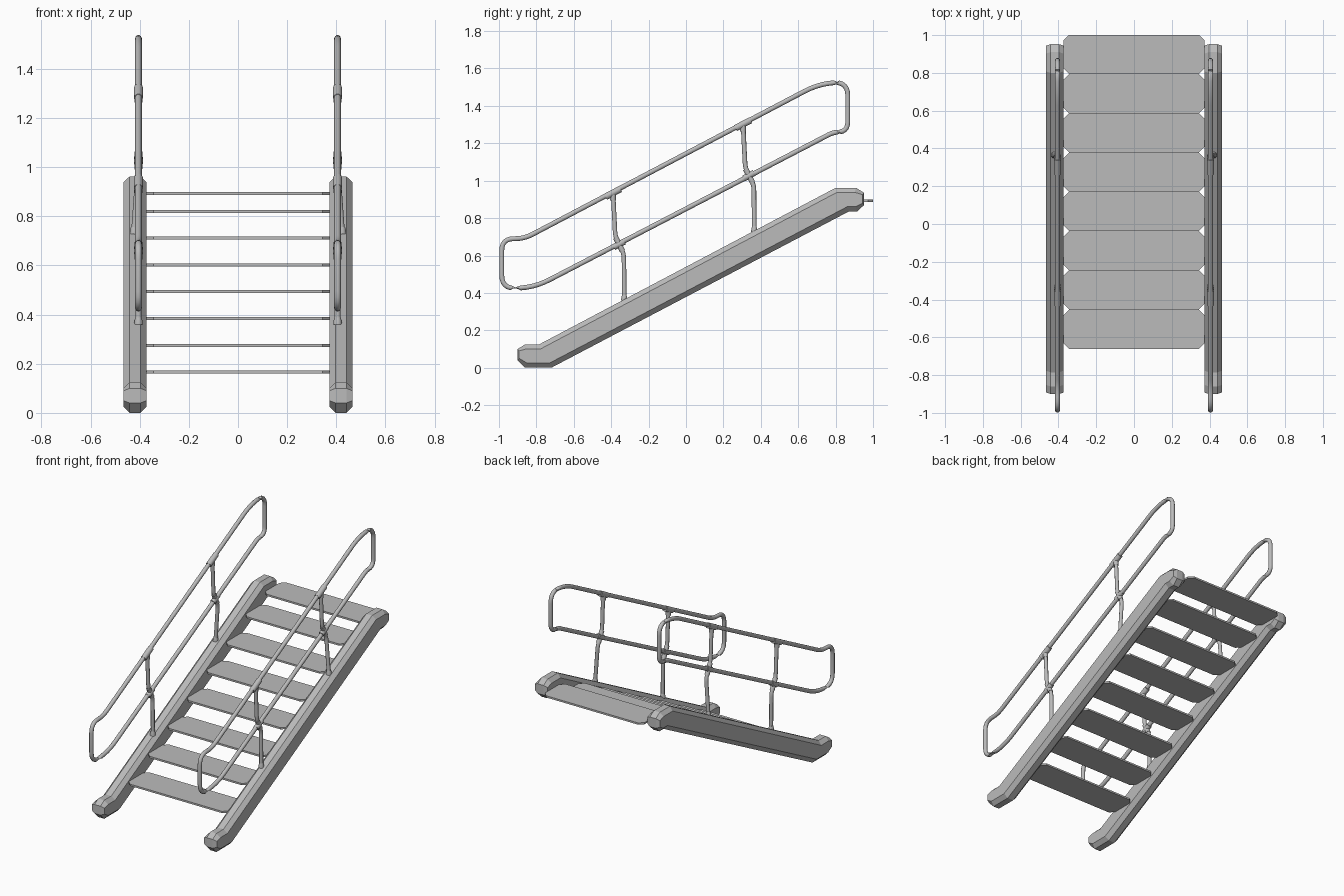
import bpy, bmesh, math
from mathutils import Vector

old = bpy.data.objects.get("Cube")
if old:
    bpy.data.objects.remove(old)

grey = bpy.data.materials.new("light grey metal")
grey.use_nodes = True
COLOR = (0.5, 0.5, 0.5, 1)
grey.diffuse_color = COLOR
grey.node_tree.nodes["Principled BSDF"].inputs["Base Color"].default_value = COLOR


def add_object(name, data):
    obj = bpy.data.objects.new(name, data)
    bpy.context.collection.objects.link(obj)
    data.materials.append(grey)
    return obj


def smooth(obj, degrees):
    bpy.ops.object.select_all(action="DESELECT")
    obj.select_set(True)
    bpy.context.view_layer.objects.active = obj
    if obj.type == "CURVE":
        bpy.ops.object.convert(target="MESH")
    bpy.ops.object.shade_smooth_by_angle(angle=math.radians(degrees))


def loft(name, rings):
    """Skin a list of equal rings and cap both ends."""
    bm = bmesh.new()
    loops = [[bm.verts.new(p) for p in ring] for ring in rings]
    for a, b in zip(loops, loops[1:]):
        for i in range(len(a)):
            j = (i + 1) % len(a)
            bm.faces.new((a[i], a[j], b[j], b[i]))
    bm.faces.new(loops[0])
    bm.faces.new(loops[-1])
    bmesh.ops.recalc_face_normals(bm, faces=bm.faces[:])
    mesh = bpy.data.meshes.new(name)
    bm.to_mesh(mesh)
    bm.free()
    return add_object(name, mesh)


def fillet(corners, closed=False, steps=6):
    """Round (point, cut length) corners into a smooth path."""
    path = []
    for i, (p, cut) in enumerate(corners):
        p = Vector(p)
        if cut == 0:
            path.append(p)
            continue
        before = Vector(corners[i - 1][0])
        after = Vector(corners[(i + 1) % len(corners)][0])
        a = p + (before - p).normalized() * cut
        b = p + (after - p).normalized() * cut
        for k in range(steps + 1):
            t = k / steps
            path.append(a * (1 - t) ** 2 + p * 2 * t * (1 - t) + b * t * t)
    return path


def tube(name, path, radius, closed=False, radii=None):
    curve = bpy.data.curves.new(name, "CURVE")
    curve.dimensions = "3D"
    curve.bevel_depth = radius
    curve.bevel_resolution = 3
    curve.use_fill_caps = True
    spline = curve.splines.new("POLY")
    spline.points.add(len(path) - 1)
    for i, (pt, co) in enumerate(zip(spline.points, path)):
        pt.co = (*co, 1)
        pt.radius = radii[i] if radii else 1
    spline.use_cyclic_u = closed
    obj = add_object(name, curve)
    smooth(obj, 40)


# Stringer outline: (y, z, inset y, inset z) for the bevelled sides
TOP, BOT, END = -0.024, 0.026, 0.008
OUTLINE = [
    (-0.90, 0.04, END, 0.01), (-0.86, 0.0, END, BOT), (-0.72, 0.0, -END, BOT),
    (0.87, 0.835, -END, BOT), (0.915, 0.835, -END, BOT), (0.952, 0.87, -END, 0.01),
    (0.952, 0.935, -END, -0.01), (0.91, 0.962, -END, TOP), (0.80, 0.962, END, TOP),
    (-0.785, 0.125, END, TOP), (-0.86, 0.125, END, TOP), (-0.90, 0.10, END, -0.01),
]

# Handrail loop corners (y, z, cut)
RAIL = [
    (-0.985, 0.69, 0.065), (-0.865, 0.69, 0.05), (0.723, 1.525, 0.10),
    (0.865, 1.525, 0.07), (0.865, 1.26, 0.055), (0.79, 1.26, 0.03),
    (-0.817, 0.425, 0.10), (-0.985, 0.425, 0.07),
]
RAIL_X = 0.405
ALONG = Vector((0, 0.885, 0.466))

for side, s in (("left", 1), ("right", -1)):
    # Side beam with bevelled long edges
    rings = []
    for x, k in ((0.372, 1), (0.397, 0), (0.441, 0), (0.466, 1)):
        rings.append([(s * x, y + k * dy, z + k * dz) for y, z, dy, dz in OUTLINE])
    loft(side + "_stringer", rings)

    # Closed handrail loop
    x = s * RAIL_X
    tube(side + "_handrail", fillet([((x, y, z), c) for y, z, c in RAIL]), 0.0135, True)

    # Posts with bends, feet and clamps
    for level, dy, dz, lean in (("lower", 0, 0, 0), ("upper", 0.695, 0.367, 0.018)):
        base = Vector((x, dy, dz))
        foot = base + Vector((s * lean, -0.33, 0.36))
        top = base + Vector((0, -0.39, 0.935))
        cross = base + Vector((0, -0.358, 0.66))
        post = fillet([
            (foot, 0),
            (base + Vector((0, -0.332, 0.61)), 0.03),
            (base + Vector((0, -0.378, 0.70)), 0.03),
            (top, 0)])
        name = f"{side}_{level}_"
        tube(name + "post", post, 0.0125)
        up = Vector((0, 0, 1))
        tube(name + "foot", [foot, foot + up * 0.012, foot + up * 0.03], 0.0125,
             radii=[1.4, 1.35, 1])
        tube(name + "top_clamp", [top - ALONG * 0.045, top + ALONG * 0.045], 0.0185)
        tube(name + "top_socket", [top - up * 0.04, top], 0.016)
        tube(name + "cross_clamp", [cross - ALONG * 0.032, cross + ALONG * 0.032], 0.0175)
        bend = Vector((0, -0.45, 0.89)) * 0.04
        tube(name + "cross_socket", [cross - bend, cross + bend], 0.0155)

# Treads with clipped corners
W, D, C, T = 0.372, 0.1035, 0.028, 0.006
PLAN = [(-W + C, -D), (W - C, -D), (W, -D + C), (W, D - C),
        (W - C, D), (-W + C, D), (-W, D - C), (-W, -D + C)]
for i in range(8):
    y = -0.557 + i * 0.2078
    z = 0.166 + i * 0.109 if i < 7 else 0.893
    loft(f"tread_{i + 1}", [[(px, y + py, z + h) for px, py in PLAN] for h in (-T, T)])
